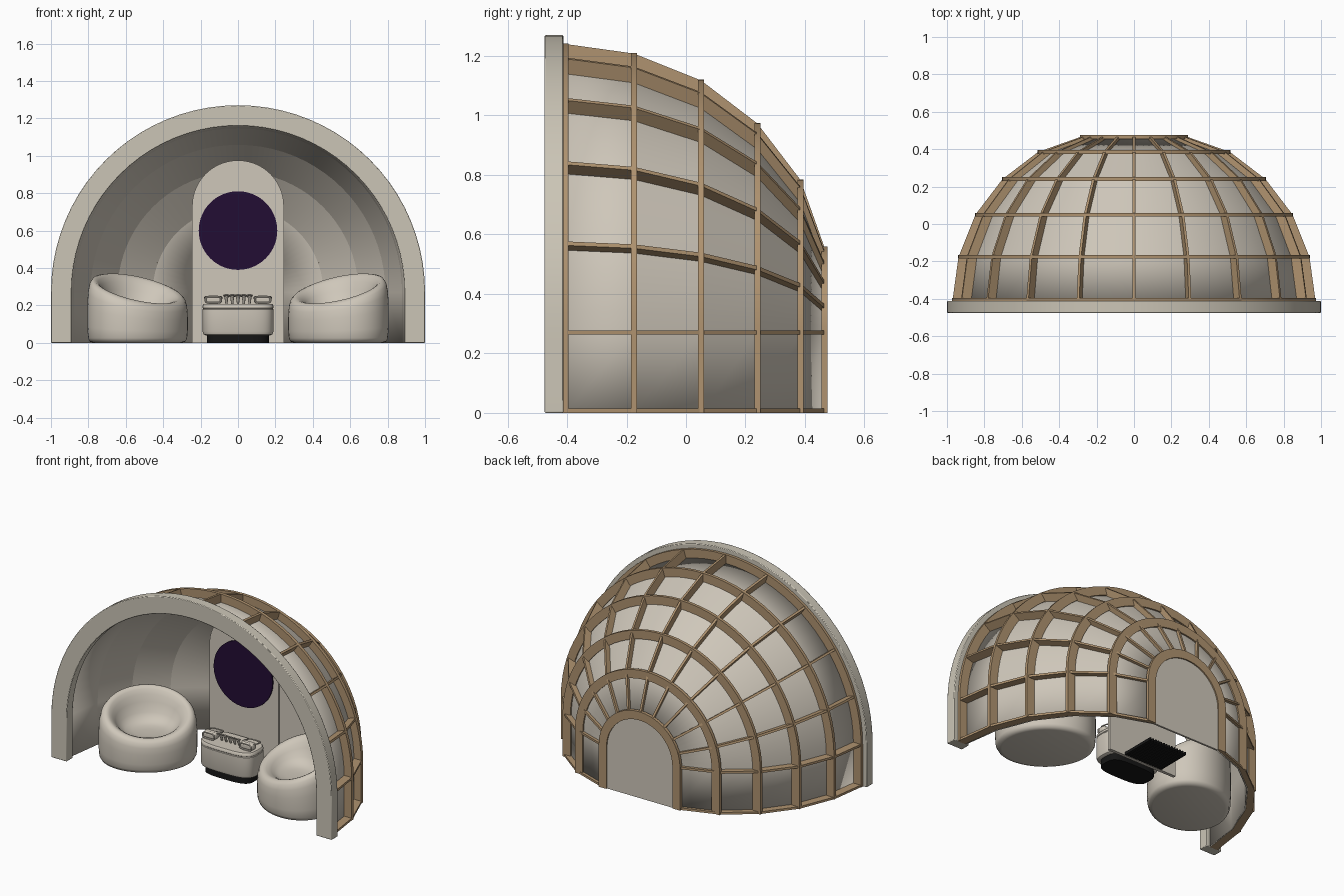
import bpy, bmesh, math
from math import sin, cos, pi, radians
from mathutils import Vector, Matrix

if "Cube" in bpy.data.objects:
    bpy.data.objects.remove(bpy.data.objects["Cube"])


def material(name, rgb):
    m = bpy.data.materials.new(name)
    m.use_nodes = True
    m.diffuse_color = (*rgb, 1)
    m.node_tree.nodes["Principled BSDF"].inputs["Base Color"].default_value = (*rgb, 1)
    return m


CREAM = material("warm cream", (0.62, 0.57, 0.49))
TRIM = material("stone cream", (0.60, 0.56, 0.47))
WOOD = material("light wood", (0.43, 0.29, 0.16))
PURPLE = material("deep purple", (0.016, 0.004, 0.034))
BLACK = material("black", (0.008, 0.008, 0.008))

SPRING = 0.27                                       # height where walls turn into the arch
RIB_Y = [-0.405, -0.175, 0.05, 0.24, 0.385, 0.465]
RIB_R = [0.972, 0.94, 0.85, 0.705, 0.515, 0.29]
DEPTH = 0.055                                       # radial depth of the timber


def finish(name, bm, mat, angle=30, bevel=0, segments=3):
    bmesh.ops.recalc_face_normals(bm, faces=bm.faces)
    me = bpy.data.meshes.new(name)
    bm.to_mesh(me)
    bm.free()
    me.materials.append(mat)
    ob = bpy.data.objects.new(name, me)
    bpy.context.collection.objects.link(ob)
    if bevel:
        mod = ob.modifiers.new("Bevel", "BEVEL")
        mod.width, mod.segments, mod.limit_method = bevel, segments, "ANGLE"
        mod.angle_limit = radians(40)
    bpy.ops.object.select_all(action="DESELECT")
    ob.select_set(True)
    bpy.context.view_layer.objects.active = ob
    bpy.ops.object.shade_smooth_by_angle(angle=radians(angle))
    return ob


def arch(r, y, spring=SPRING, n=40):
    """Round arch on straight legs, from right foot to left foot."""
    curve = [(r * cos(pi * i / n), y, spring + r * sin(pi * i / n)) for i in range(n + 1)]
    return [Vector(p) for p in [(r, y, 0)] + curve + [(-r, y, 0)]]


def loft(bm, rings, closed_rings=True, closed_path=False):
    vs = [[bm.verts.new(p) for p in ring] for ring in rings]
    pairs = list(zip(vs, vs[1:])) + ([(vs[-1], vs[0])] if closed_path else [])
    for a, b in pairs:
        for i in range(len(a) if closed_rings else len(a) - 1):
            j = (i + 1) % len(a)
            bm.faces.new((a[i], a[j], b[j], b[i]))
    return vs


def arch_band(bm, r0, r1, y0, y1):
    vs = loft(bm, [arch(r0, y0), arch(r1, y0), arch(r1, y1), arch(r0, y1)], False, True)
    for k in (0, -1):
        bm.faces.new([row[k] for row in vs])


def slab(name, outline, y0, y1, mat):
    bm = bmesh.new()
    vs = loft(bm, [[(p[0], y, p[2]) for p in outline] for y in (y0, y1)])
    for row in vs:
        bm.faces.new(row)
    return finish(name, bm, mat)


def stacked(name, profile, outline, mat, angle=40):
    """Stack of one plan outline at (scale, height) steps, capped at both ends."""
    bm = bmesh.new()
    vs = loft(bm, [outline(s, z) for s, z in profile])
    bm.faces.new(vs[0])
    bm.faces.new(vs[-1])
    return finish(name, bm, mat, angle)


# Front portal
bm = bmesh.new()
arch_band(bm, 0.89, 1.0, -0.475, -0.412)
finish("front_portal", bm, TRIM, bevel=0.004, segments=2)

# Dome skin
bm = bmesh.new()
loft(bm, [arch(r - DEPTH, y) for r, y in zip(RIB_R, RIB_Y)], False)
skin = finish("dome_skin", bm, CREAM, angle=9)
mod = skin.modifiers.new("Solidify", "SOLIDIFY")
mod.thickness = 0.008
slab("back_wall", arch(RIB_R[-1] - DEPTH + 0.005, 0), 0.455, 0.467, CREAM)

# Timber arches
for n, (r, y) in enumerate(zip(RIB_R, RIB_Y)):
    bm = bmesh.new()
    arch_band(bm, r - DEPTH, r, y - 0.01, y + 0.01)
    finish(f"timber_arch_{n + 1}", bm, WOOD)

# Timber slats running from arch to arch
bm = bmesh.new()


def slat(direction, base):
    side = Vector((-direction.z, 0, direction.x)) * 0.007
    rings = []
    for r, y in zip(RIB_R, RIB_Y):
        a, b = direction * (r - DEPTH) + base, direction * (r - 0.002) + base
        rings.append([p + Vector((0, y, 0)) for p in (a - side, b - side, b + side, a + side)])
    for row in (lambda v: (v[0], v[-1]))(loft(bm, rings)):
        bm.faces.new(row)


for i in range(11):
    a = pi * i / 10
    slat(Vector((cos(a), 0, sin(a))), Vector((0, 0, SPRING)))
for s in (1, -1):
    slat(Vector((s, 0, 0)), Vector((0, 0, 0.007)))
finish("timber_slats", bm, WOOD, angle=5)

# Display wall with a round screen
slab("display_wall", arch(0.245, 0, 0.73), 0.06, 0.08, CREAM)
disc = [(0.21 * cos(2 * pi * i / 64), 0, 0.6 + 0.21 * sin(2 * pi * i / 64)) for i in range(64)]
slab("round_screen", disc, 0.052, 0.06, PURPLE)


# Console with recessed plinth
def pill(hx, hy, cy):
    def outline(s, z):
        pts = []
        for i in range(48):
            a = 2 * pi * (i + 0.5) / 48
            c, d = cos(a), sin(a)
            x = math.copysign(abs(c) ** 0.6, c) * (hx - (1 - s) * hy)
            y = math.copysign(abs(d) ** 0.6, d) * hy * s
            pts.append((x, cy + y, z))
        return pts
    return outline


stacked("console_plinth", [(1, 0), (1, 0.045)], pill(0.165, 0.085, -0.06), BLACK)
stacked("console_body", [(0.85, 0.04), (0.95, 0.045), (1, 0.06), (1, 0.178), (0.97, 0.181),
                         (0.97, 0.184), (1, 0.187), (0.99, 0.2), (0.94, 0.206)],
        pill(0.19, 0.105, -0.06), CREAM)

# Slotted grille plate behind the display wall
bm = bmesh.new()
bmesh.ops.create_cube(bm, size=1, matrix=Matrix.Translation((0, 0.185, 0.008)) @ Matrix.Diagonal((0.27, 0.22, 0.01, 1)))
for i in range(14):
    m = Matrix.Translation((-0.13 + i * 0.02, 0.185, 0.01)) @ Matrix.Diagonal((0.01, 0.24, 0.018, 1))
    bmesh.ops.create_cube(bm, size=1, matrix=m)
finish("floor_grille", bm, BLACK)


# Goggles and hand controllers resting on the console
def ring(bm, centre, rx, rz, thick, tilt=0):
    rot = Matrix.Rotation(tilt, 3, "X")
    rings = []
    for i in range(24):
        a = 2 * pi * i / 24
        u = Vector((math.copysign(abs(cos(a)) ** 0.6, cos(a)), 0, math.copysign(abs(sin(a)) ** 0.6, sin(a))))
        p = Vector((u.x * rx, 0, u.z * rz))
        n = u.normalized()
        rings.append([Vector(centre) + rot @ (p + thick * (n * cos(b) + Vector((0, sin(b), 0))))
                      for b in (2 * pi * k / 6 for k in range(6))])
    loft(bm, rings, True, True)


for s, side in ((1, "left"), (-1, "right")):
    bm = bmesh.new()
    m = Matrix.Translation((s * 0.132, -0.085, 0.23)) @ Matrix.Diagonal((0.088, 0.05, 0.042, 1))
    bmesh.ops.create_cube(bm, size=1, matrix=m)
    finish(f"{side}_goggles", bm, CREAM, bevel=0.014)
    bm = bmesh.new()
    ring(bm, (s * 0.132, -0.112, 0.23), 0.042, 0.018, 0.005)
    ring(bm, (s * 0.132, -0.05, 0.24), 0.046, 0.045, 0.004, radians(80))
    finish(f"{side}_goggles_strap", bm, CREAM)

bm = bmesh.new()
for i in range(5):
    x = (i - 2) * 0.031
    m = Matrix.Translation((x, -0.08, 0.226)) @ Matrix.Rotation(radians(20), 4, "X")
    bmesh.ops.create_cone(bm, cap_ends=True, segments=12, radius1=0.005, radius2=0.011, depth=0.05, matrix=m)
    ring(bm, (x, -0.09, 0.252), 0.014, 0.014, 0.003, radians(70))
finish("hand_controllers", bm, CREAM)


# Tub chairs, turned inward toward the opening
def tub_chair(name, side):
    face = Vector((-side * 0.66, -0.75, 0))
    across = Vector((-face.y, face.x, 0))
    centre = Vector((side * 0.537, -0.15, 0))
    # (plan scale, share of rim height, fixed height)
    steps = [(0.86, 0, 0), (0.95, 0, 0.006), (0.985, 0, 0.025), (1, 0.2, 0.02), (1, 0.55, 0.01),
             (0.985, 0.8, 0), (0.95, 0.93, 0), (0.9, 0.985, 0), (0.84, 1, 0), (0.78, 0.97, 0),
             (0.72, 0.88, 0.01), (0.66, 0.66, 0.05), (0.58, 0.36, 0.1), (0.46, 0.12, 0.145),
             (0.3, 0.02, 0.165), (0.12, 0, 0.168)]
    bm = bmesh.new()
    rings = []
    for s, share, fixed in steps:
        row = []
        for i in range(56):
            a = 2 * pi * i / 56
            rim = 0.29 - 0.085 * cos(a) * min(1, s + 0.1)
            p = centre + face * (0.24 * s * cos(a)) + across * (0.29 * s * sin(a))
            row.append(p + Vector((0, 0, share * rim + fixed)))
        rings.append(row)
    vs = loft(bm, rings)
    bm.faces.new(vs[0])
    bm.faces.new(vs[-1])
    finish(name, bm, CREAM, 60)


tub_chair("left_tub_chair", 1)
tub_chair("right_tub_chair", -1)
